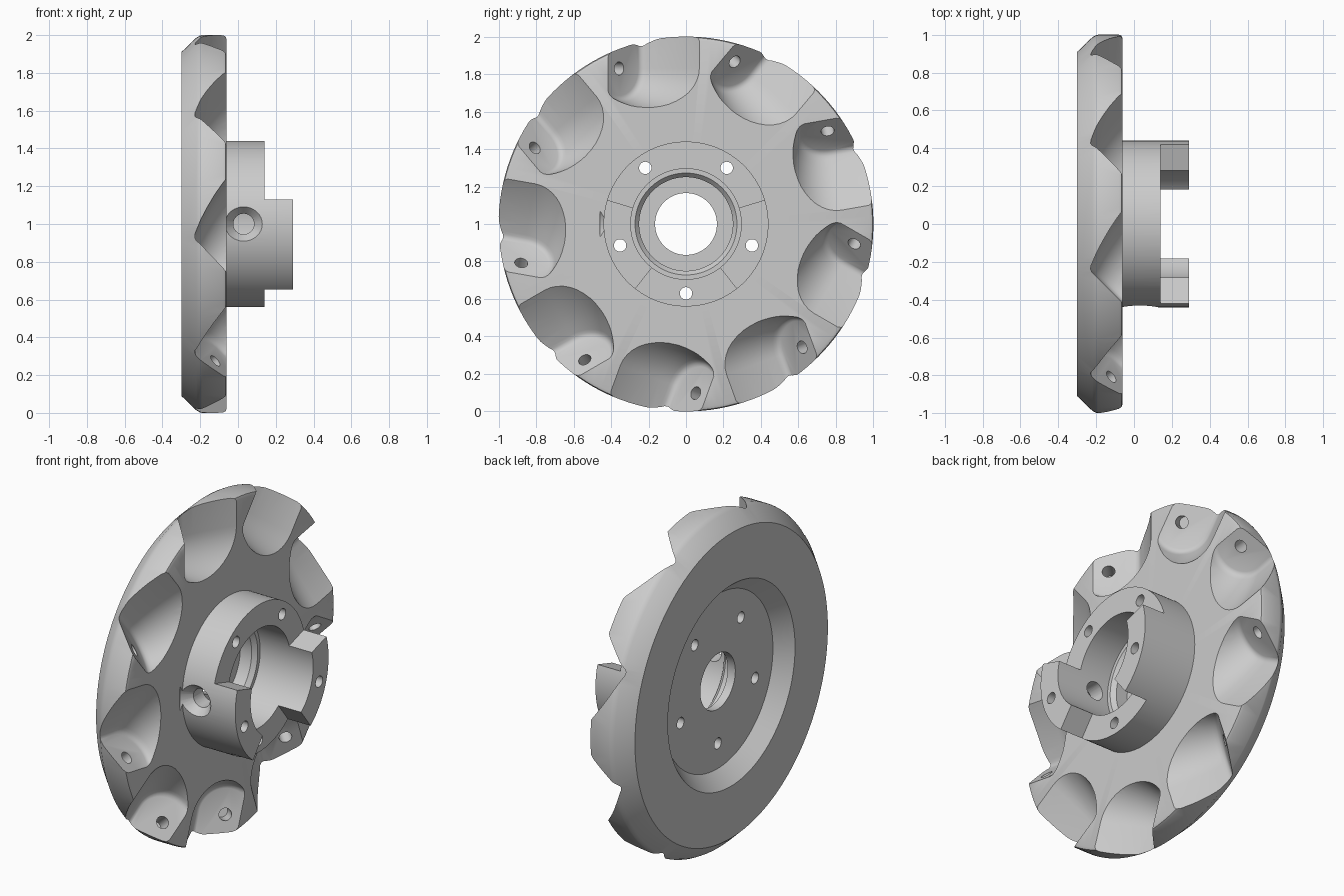
import bpy, bmesh
from math import sin, cos, pi, radians
from mathutils import Vector, Matrix

if "Cube" in bpy.data.objects:
    bpy.data.objects.remove(bpy.data.objects["Cube"])

AXLE = Vector((0, 0, 1))
X = Vector((1, 0, 0))

grey = bpy.data.materials.new("light_grey")
grey.use_nodes = True
grey.diffuse_color = (0.6, 0.6, 0.6, 1)
grey.node_tree.nodes["Principled BSDF"].inputs["Base Color"].default_value = (0.6, 0.6, 0.6, 1)

cutters = bpy.data.collections.new("cutters")
bpy.context.scene.collection.children.link(cutters)


def spoke(a):
    """Outward direction at angle a around the axle."""
    return Vector((0, cos(a), sin(a)))


def add(name, bm, collection):
    bmesh.ops.recalc_face_normals(bm, faces=bm.faces)
    mesh = bpy.data.meshes.new(name)
    bm.to_mesh(mesh)
    bm.free()
    obj = bpy.data.objects.new(name, mesh)
    collection.objects.link(obj)
    obj.hide_render = collection is cutters
    return obj


def loft(name, rings, collection, wrap=False):
    """Skin a row of equal closed rings, joined end to end or capped."""
    bm = bmesh.new()
    rows = [[bm.verts.new(p) for p in ring] for ring in rings]
    pairs = list(zip(rows, rows[1:])) + ([(rows[-1], rows[0])] if wrap else [])
    for a, b in pairs:
        for i in range(len(a)):
            j = (i + 1) % len(a)
            bm.faces.new((a[i], a[j], b[j], b[i]))
    if not wrap:
        bm.faces.new(rows[0])
        bm.faces.new(rows[-1])
    return add(name, bm, collection)


def lathe(name, profile, collection, start=0, end=360, steps=144):
    """Turn an (x, radius) profile around the axle."""
    full = end - start == 360
    count = steps if full else steps + 1
    angles = [radians(start + (end - start) * i / steps) for i in range(count)]
    rings = [[AXLE + X * x + spoke(a) * r for x, r in profile] for a in angles]
    return loft(name, rings, collection, full)


def drill(name, base, direction, length, r1, r2=None):
    """Round or tapered cutter starting at base."""
    bm = bmesh.new()
    d = direction.normalized()
    spin = d.to_track_quat('Z', 'Y').to_matrix().to_4x4()
    bmesh.ops.create_cone(bm, cap_ends=True, segments=32, radius1=r1,
                          radius2=r2 or r1, depth=length,
                          matrix=Matrix.Translation(base + d * length / 2) @ spin)
    return add(name, bm, cutters)


# Turned body: dished back, bevelled rim, hub and stepped bore
body = lathe("wheel_hub", [
    (-0.21, 0.165), (-0.21, 0.52), (-0.3, 0.6), (-0.3, 0.91), (-0.22, 0.987),
    (-0.2, 0.998), (-0.19, 1.0), (-0.08, 1.0), (-0.066, 0.995), (-0.06, 0.98),
    (-0.06, 0.44), (0.29, 0.44), (0.29, 0.295), (-0.06, 0.295), (-0.06, 0.272),
    (-0.085, 0.25), (-0.16, 0.25), (-0.16, 0.165)],
    bpy.context.scene.collection)

# Gaps that leave two drive dogs on the hub
gap = [(0.14, 0.2), (0.14, 0.6), (0.5, 0.6), (0.5, 0.2)]
lathe("upper_gap", gap, cutters, 17, 163, 40)
lathe("lower_gap", gap, cutters, 232, 308, 20)

# Five bolt holes
for i in range(5):
    drill("bolt_hole", AXLE + spoke(radians(54 + 72 * i)) * 0.37 - X * 0.5, X, 1, 0.033)

# Side screw hole with a flared mouth
side = AXLE + X * 0.03
drill("screw_hole", side - Vector((0, 0.6, 0)), Vector((0, 1, 0)), 0.4, 0.055)
drill("screw_flare", side - Vector((0, 0.46, 0)), Vector((0, 1, 0)), 0.08, 0.115, 0.05)

# Nine slanted roller pockets, each with a blind axle hole in its flat end
barrel = [(0, 0.145), (0.006, 0.16), (0.018, 0.171), (0.035, 0.178), (0.09, 0.2),
          (0.16, 0.222), (0.23, 0.24), (0.3, 0.254), (0.37, 0.264), (0.6, 0.275)]
for k in range(9):
    a = radians(90 + 40 * k)
    out, tangent = spoke(a), spoke(a + pi / 2)
    along = (X - tangent).normalized()
    across = (X + tangent).normalized()
    centre = AXLE + out * 0.83 + tangent * 0.357 - X * 0.12
    rings = []
    for d, r in barrel:
        c = centre + along * d
        arc = [c + across * r * cos(t * pi / 24) - out * r * sin(t * pi / 24)
               for t in range(25)]
        rings.append([c + across * r + out * 0.4] + arc + [c - across * r + out * 0.4])
    loft("roller_pocket", rings, cutters)
    drill("axle_hole", centre + along * 0.02, -along, 0.13, 0.035)

# Cut the body and keep the finished mesh
cut = body.modifiers.new("cuts", 'BOOLEAN')
cut.operation = 'DIFFERENCE'
cut.solver = 'EXACT'
cut.use_self = True
cut.operand_type = 'COLLECTION'
cut.collection = cutters
bpy.context.view_layer.update()
graph = bpy.context.evaluated_depsgraph_get()
finished = bpy.data.meshes.new_from_object(body.evaluated_get(graph))
body.modifiers.clear()
body.data = finished
for obj in list(cutters.objects):
    bpy.data.objects.remove(obj)
bpy.data.collections.remove(cutters)

body.data.materials.clear()
body.data.materials.append(grey)
for poly in body.data.polygons:
    poly.material_index = 0
for obj in bpy.context.selected_objects:
    obj.select_set(False)
body.select_set(True)
bpy.context.view_layer.objects.active = body
bpy.ops.object.shade_smooth_by_angle(angle=radians(28))
